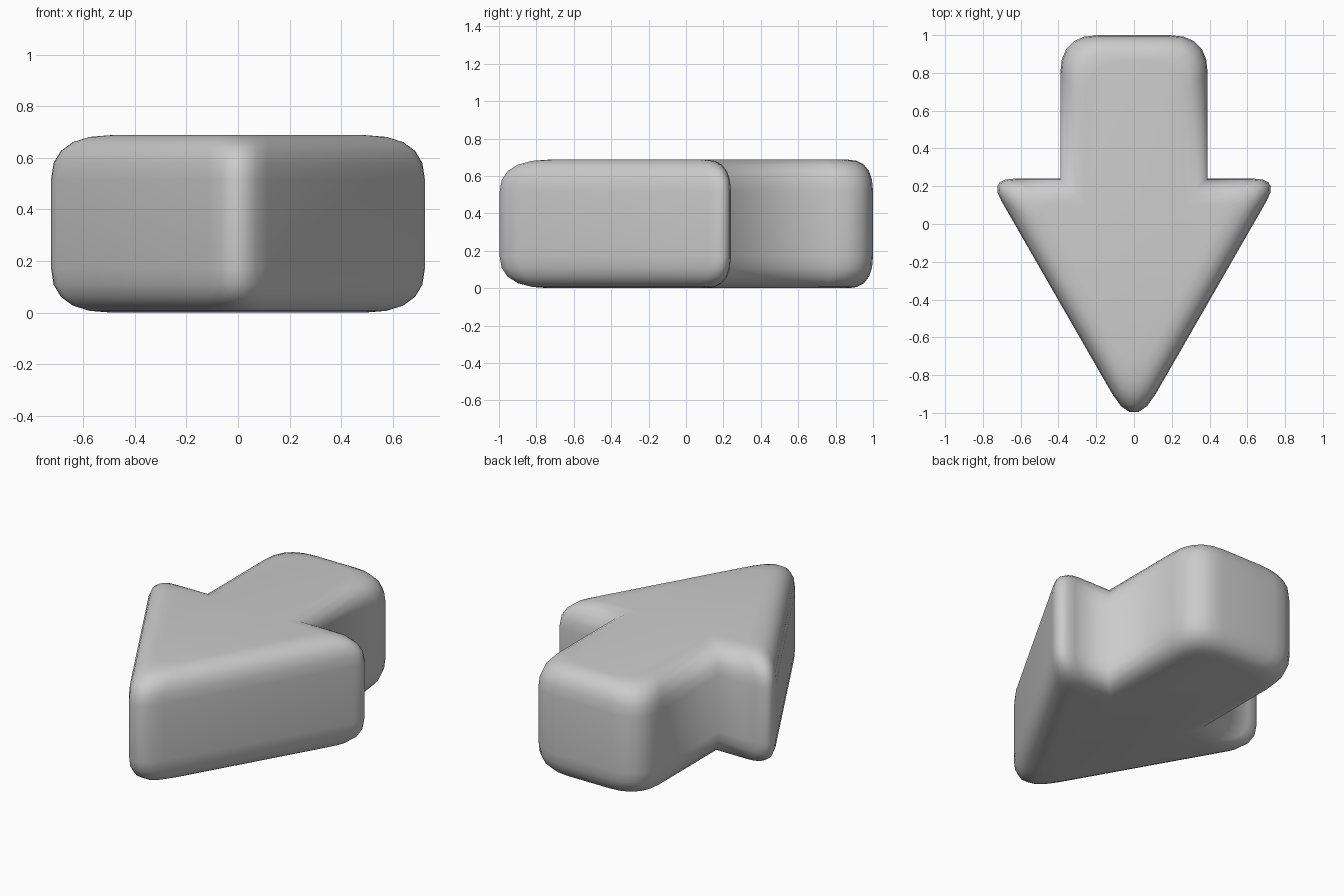
import bpy, bmesh
from mathutils import Vector

if "Cube" in bpy.data.objects:
    bpy.data.objects.remove(bpy.data.objects["Cube"])

HEIGHT = 0.688
INSET, DROP = 0.135, 0.17      # width and depth of the rounded rim
STEPS = 5

# Right half of the sharp outline, tip to tail: x, y, corner softness
half = [(0.77, 0.24, 0.135), (0.39, 0.24, 0.0), (0.39, 1.0, 0.2)]
outline = [(0.0, -1.1, 0.23)] + half + [(-x, y, t) for x, y, t in reversed(half)]


def bezier(a, b, c, s):
    return a * (1 - s) ** 2 + b * 2 * s * (1 - s) + c * s * s


def ring(inset):
    """Outline offset inwards by inset, with softened corners."""
    pts = [Vector(p[:2]) for p in outline]
    n = len(pts)
    moved = []
    for i in range(n):
        d0 = (pts[i] - pts[i - 1]).normalized()
        d1 = (pts[(i + 1) % n] - pts[i]).normalized()
        n0, n1 = Vector((-d0.y, d0.x)), Vector((-d1.y, d1.x))
        moved.append(pts[i] + (n0 + n1) * inset / (1 + n0.dot(n1)))
    result = []
    for i, p in enumerate(moved):
        t = outline[i][2]
        if t == 0:
            result.append(p)
            continue
        a = p + (moved[i - 1] - p).normalized() * t
        c = p + (moved[(i + 1) % n] - p).normalized() * t
        result += [bezier(a, p, c, k / STEPS) for k in range(STEPS + 1)]
    return result


# Rim profile (inset, z) from bottom to top
rim = [bezier(Vector((INSET, 0)), Vector((0, 0)), Vector((0, DROP)), k / STEPS)
       for k in range(STEPS + 1)]
profile = [(p.x, p.y) for p in rim] + [(p.x, HEIGHT - p.y) for p in reversed(rim)]

# Arrow body: loft the rings and cap both ends
bm = bmesh.new()
rings = [[bm.verts.new((p.x, p.y, z)) for p in ring(d)] for d, z in profile]
for lo, hi in zip(rings, rings[1:]):
    for i in range(len(lo)):
        j = (i + 1) % len(lo)
        bm.faces.new((lo[i], lo[j], hi[j], hi[i]))
bm.faces.new(rings[0][::-1])
bm.faces.new(rings[-1])
bmesh.ops.recalc_face_normals(bm, faces=bm.faces)
for f in bm.faces:
    f.smooth = True

mesh = bpy.data.meshes.new("arrow")
bm.to_mesh(mesh)
bm.free()
arrow = bpy.data.objects.new("arrow", mesh)
bpy.context.collection.objects.link(arrow)
